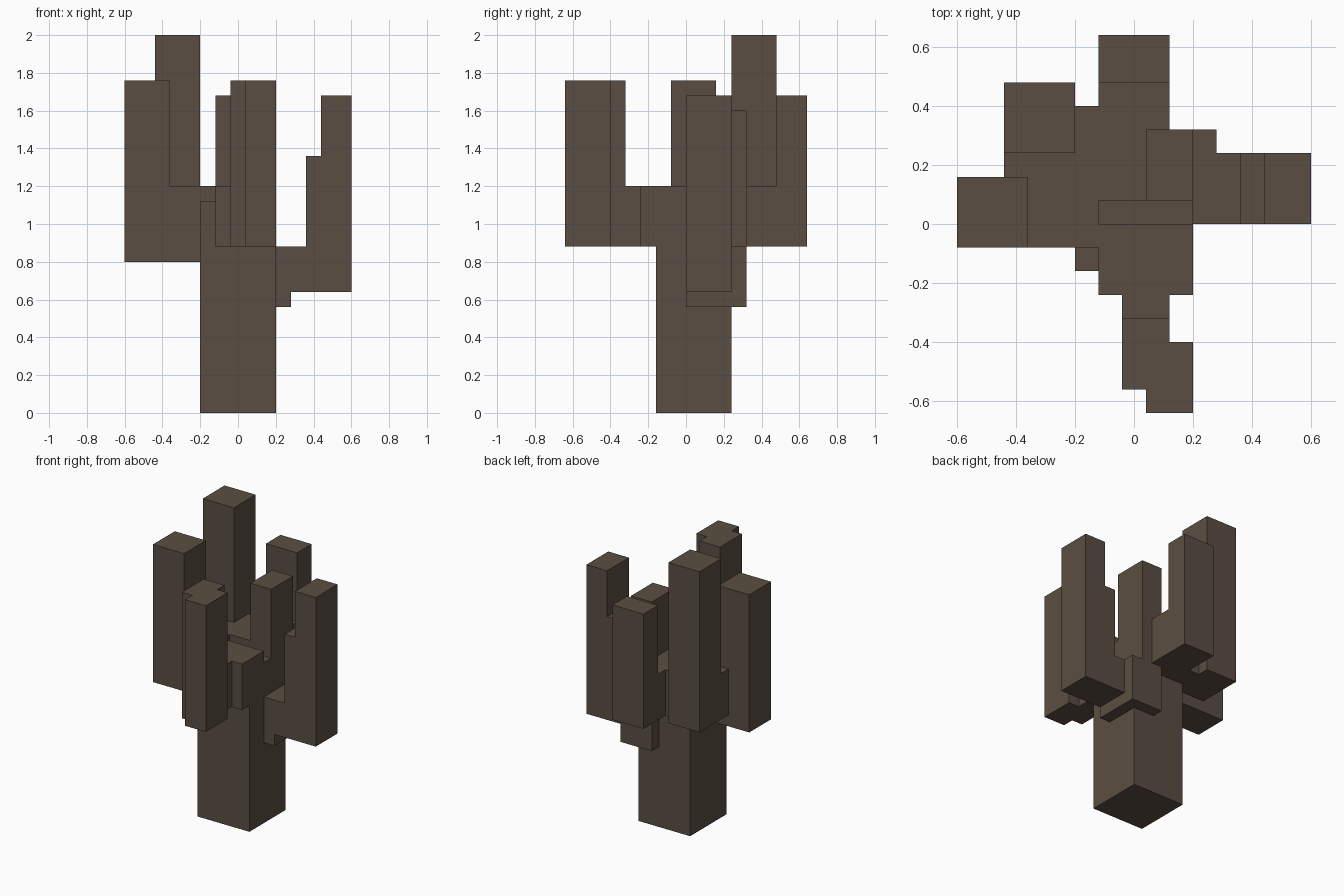
import bpy
import bmesh
from mathutils import Vector

cube = bpy.data.objects.get("Cube")
if cube:
    bpy.data.objects.remove(cube, do_unlink=True)

# Single bark colour
bark = bpy.data.materials.new("dark_brown_bark")
bark.use_nodes = True
COLOUR = (0.102, 0.076, 0.054, 1.0)
bark.diffuse_color = COLOUR
bsdf = bark.node_tree.nodes["Principled BSDF"]
bsdf.inputs["Base Color"].default_value = COLOUR
bsdf.inputs["Roughness"].default_value = 0.9


def blocks(name, *spans):
    """Make one object from boxes given as (x0, x1, y0, y1, z0, z1)."""
    bm = bmesh.new()
    for x0, x1, y0, y1, z0, z1 in spans:
        size = Vector((x1 - x0, y1 - y0, z1 - z0))
        centre = Vector((x0 + x1, y0 + y1, z0 + z1)) / 2
        verts = bmesh.ops.create_cube(bm, size=1)["verts"]
        bmesh.ops.scale(bm, vec=size, verts=verts)
        bmesh.ops.translate(bm, vec=centre, verts=verts)
    mesh = bpy.data.meshes.new(name)
    bm.to_mesh(mesh)
    bm.free()
    mesh.materials.append(bark)
    obj = bpy.data.objects.new(name, mesh)
    bpy.context.collection.objects.link(obj)
    return obj


# Square trunk
blocks("trunk", (-0.20, 0.20, -0.16, 0.24, 0.00, 1.12))

# Front branch: knuckle, limb and two joined uprights
blocks("front_branch",
       (-0.12, 0.20, -0.24, 0.00, 0.88, 1.20),
       (-0.04, 0.12, -0.32, -0.24, 0.88, 1.20))
blocks("front_uprights",
       (-0.04, 0.12, -0.56, -0.32, 0.88, 1.76),
       (0.04, 0.20, -0.64, -0.40, 0.88, 1.76))

# Left branch: knuckle, limb and stepped upright
blocks("left_branch",
       (0.04, 0.28, 0.00, 0.32, 0.56, 0.88),
       (0.28, 0.36, 0.00, 0.24, 0.64, 0.88))
blocks("left_upright",
       (0.36, 0.44, 0.00, 0.24, 0.64, 1.36),
       (0.44, 0.60, 0.00, 0.24, 0.64, 1.68))

# Short shoot rising from the left knuckle
blocks("inner_shoot", (0.04, 0.20, 0.08, 0.32, 0.88, 1.60))

# Right branch
blocks("right_branch", (-0.36, -0.12, -0.08, 0.16, 0.80, 1.20))
blocks("right_upright", (-0.60, -0.36, -0.08, 0.16, 0.80, 1.76))

# Tallest branch at the back right
blocks("tall_branch", (-0.44, -0.20, 0.16, 0.24, 0.88, 1.20))
blocks("tall_upright", (-0.44, -0.20, 0.24, 0.48, 0.88, 2.00))

# Back branch
blocks("back_branch",
       (-0.20, 0.12, 0.08, 0.40, 0.88, 1.20),
       (-0.12, 0.12, 0.40, 0.48, 0.88, 1.20))
blocks("back_upright", (-0.12, 0.12, 0.48, 0.64, 0.88, 1.68))
